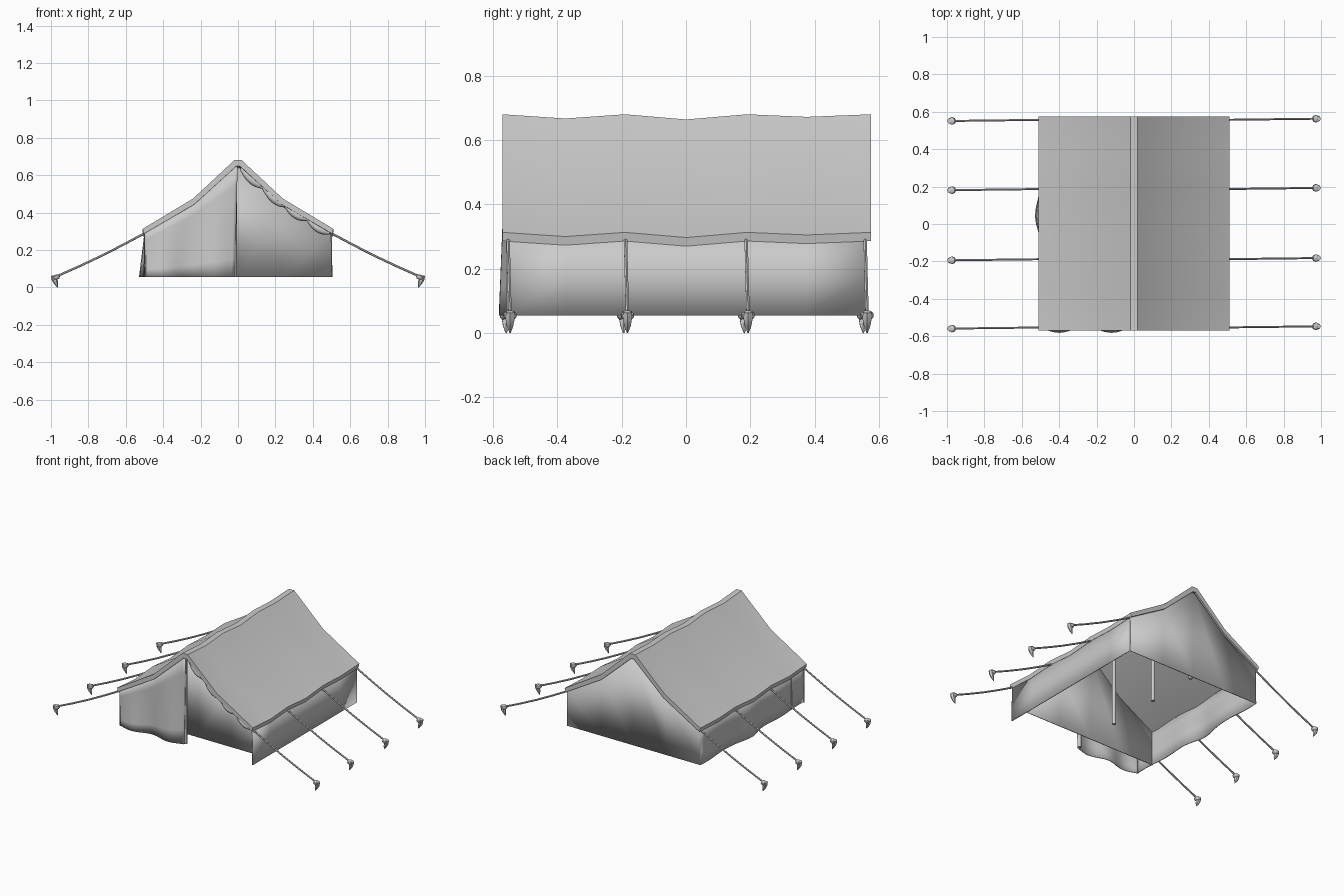
import bpy, math
from mathutils import Vector

if "Cube" in bpy.data.objects:
    bpy.data.objects.remove(bpy.data.objects["Cube"])

PEG_Y = [-0.55, -0.185, 0.19, 0.56]


def make(name, verts, faces, thick=0.0, angle=35):
    me = bpy.data.meshes.new(name)
    me.from_pydata([tuple(v) for v in verts], [], faces)
    me.update()
    me.shade_smooth()
    me.set_sharp_from_angle(angle=math.radians(angle))
    ob = bpy.data.objects.new(name, me)
    bpy.context.collection.objects.link(ob)
    if thick:
        m = ob.modifiers.new("cloth", "SOLIDIFY")
        m.thickness = thick
        m.offset = 0
    return ob


def sheet(name, nu, nv, f, thick=0.006):
    verts = [f(i / nu, j / nv) for i in range(nu + 1) for j in range(nv + 1)]
    w = nv + 1
    faces = [(i * w + j, (i + 1) * w + j, (i + 1) * w + j + 1, i * w + j + 1)
             for i in range(nu) for j in range(nv)]
    return make(name, verts, faces, thick)


def tube(name, pts, radii, sides=8):
    # round tube along a path, closed at both ends
    pts = [Vector(p) for p in pts]
    verts, n = [], len(pts)
    for i, p in enumerate(pts):
        d = (pts[min(i + 1, n - 1)] - pts[max(i - 1, 0)]).normalized()
        a = d.cross(Vector((0, 1, 0)) if abs(d.y) < 0.9 else Vector((1, 0, 0))).normalized()
        b = d.cross(a)
        for k in range(sides):
            t = 2 * math.pi * k / sides
            verts.append(p + (a * math.cos(t) + b * math.sin(t)) * radii[i])
    faces = [(i * sides + k, i * sides + (k + 1) % sides,
              (i + 1) * sides + (k + 1) % sides, (i + 1) * sides + k)
             for i in range(n - 1) for k in range(sides)]
    faces += [tuple(reversed(range(sides))), tuple(range((n - 1) * sides, n * sides))]
    return make(name, verts, faces, angle=50)


def roof_under(x):
    # height of the cloth just under the roof
    x = abs(x)
    return 0.655 - x * 0.205 / 0.24 if x < 0.24 else 0.45 - (x - 0.24) * 0.16 / 0.26


# roof slab, sagging between the pole positions
outer = [(-0.51, 0.313), (-0.24, 0.475), (-0.02, 0.68), (0.02, 0.68), (0.24, 0.475), (0.51, 0.313)]
inner = [(0.505, 0.286), (0.235, 0.443), (0.01, 0.648), (-0.01, 0.648), (-0.235, 0.443), (-0.505, 0.286)]
ring = outer + inner
sag = [(-0.57, 0), (-0.375, 0.013), (-0.19, 0), (0, 0.016), (0.19, 0), (0.375, 0.008), (0.575, 0)]
n = len(ring)
verts = [(x, y, z - s) for y, s in sag for x, z in ring]
faces = [(i * n + k, (i + 1) * n + k, (i + 1) * n + (k + 1) % n, i * n + (k + 1) % n)
         for i in range(len(sag) - 1) for k in range(n)]
for base in (0, (len(sag) - 1) * n):
    for k in range(5):
        q = (base + k, base + k + 1, base + n - 2 - k, base + n - 1 - k)
        faces.append(q if base == 0 else q[::-1])
make("roof", verts, faces, angle=20)

# back wall and inner curtain behind the porch
for name, y in (("back_wall", 0.56), ("inner_curtain", -0.42)):
    xs = [-0.5, -0.24, 0, 0.24, 0.5]
    v = [(x, y, 0.055) for x in xs] + [(x, y, roof_under(x)) for x in xs]
    make(name, v, [(i, i + 1, i + 6, i + 5) for i in range(4)], 0.006)


# side walls, the left one billowing at the hem
def right_wall(u, v):
    return (0.498 + 0.004 * (1 - v), -0.56 + 1.12 * u, 0.055 + 0.24 * v)


def left_wall(u, v):
    y = -0.56 + 1.12 * u
    bulge = 0.026 * math.exp(-((y - 0.03) / 0.1) ** 2) + 0.006 * math.sin(y * 16)
    return (-0.497 - bulge * (1 - v), y, 0.055 + 0.24 * v)


sheet("right_wall", 6, 2, right_wall)
sheet("left_wall", 28, 3, left_wall)


# closed front flap with a rippled hem
def flap(u, v):
    x = -0.5 + (0.483 + 0.015 * v) * u
    y = -0.559 - (1 - v) * (0.004 + 0.016 * math.cos((x + 0.40) * 2 * math.pi / 0.28))
    return (x, y, 0.055 + (roof_under(x) - 0.055) * v)


sheet("front_flap", 28, 6, flap)

# open front flap rolled up under the roof edge, bulging between ties
pts, radii = [], []
for i in range(33):
    t = i / 32
    x = 0.015 + 0.475 * t
    b = abs(math.sin(t * 4 * math.pi))
    pts.append((x, -0.548, roof_under(x) - 0.006 - 0.014 * b))
    radii.append(0.008 + 0.012 * b)
tube("rolled_flap", pts, radii, 10)

# ridge poles
for x, y in ((-0.018, -0.54), (0, -0.19), (0, 0.18), (0, 0.535)):
    tube("ridge_pole", [(x, y, 0.055), (x, y, 0.652)], [0.012, 0.012], 8)

# guy ropes and pegs on both sides
for s in (-1, 1):
    for y in PEG_Y:
        path = []
        for i in range(5):
            t = i / 4
            path.append((s * (0.495 + 0.48 * t), y + 0.006 * s * t - 0.003,
                         0.292 - 0.235 * t - 0.008 * math.sin(math.pi * t)))
        tube("guy_rope", path, [0.006] * 5, 6)
        py = path[-1][1]
        # rope knot around the peg head
        tube("rope_knot", [(s * 0.968, py, 0.043), (s * 0.970, py, 0.049),
                           (s * 0.976, py, 0.061), (s * 0.978, py, 0.067)],
             [0.012, 0.02, 0.02, 0.011], 8)
        # tapered peg
        tube("tent_peg", [(s * 0.985, py, 0.065), (s * 0.981, py, 0.045), (s * 0.974, py, 0.025),
                          (s * 0.964, py, 0.0)], [0.015, 0.016, 0.012, 0.002], 6)
